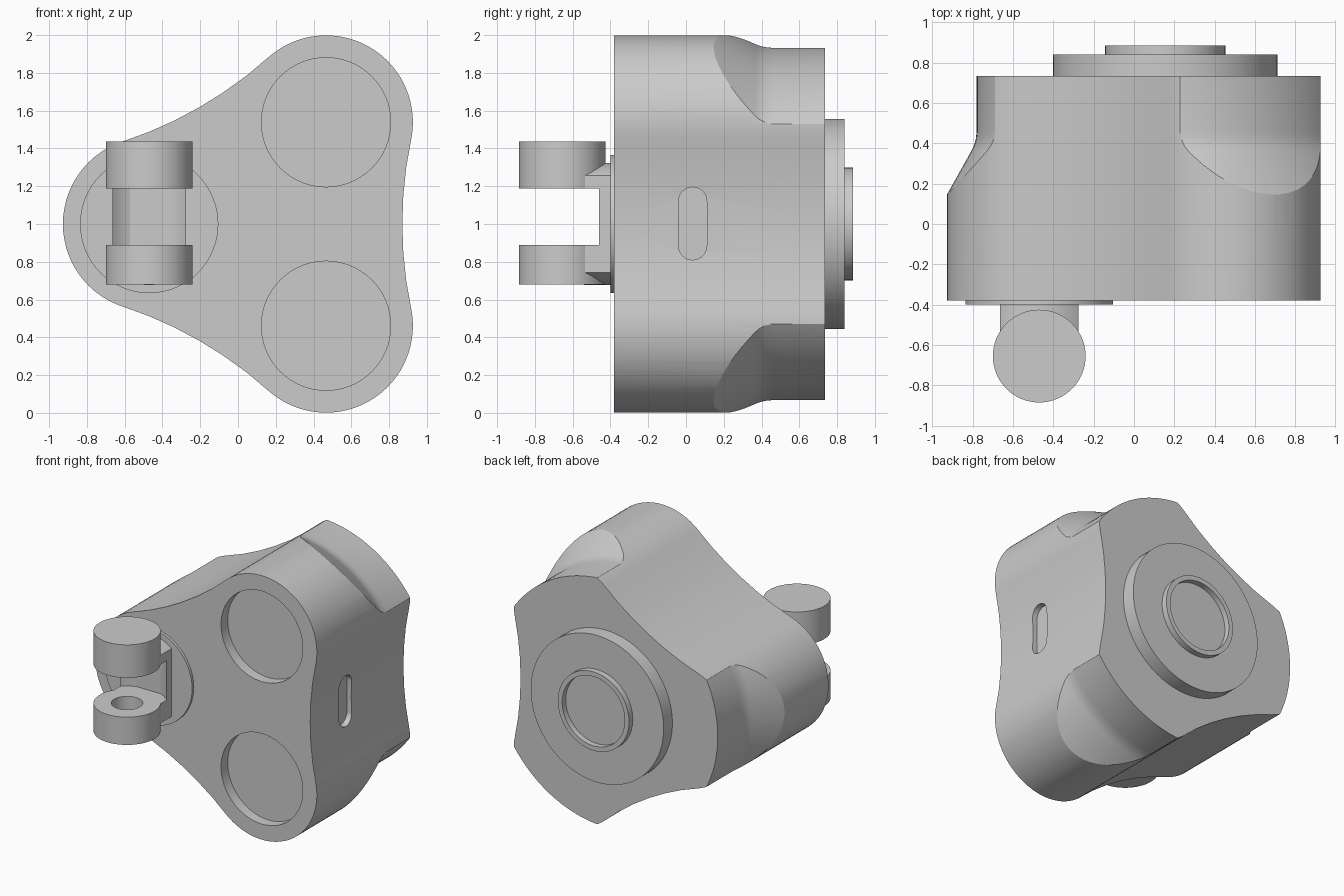
import bpy, bmesh, math

cube = bpy.data.objects.get("Cube")
if cube:
    bpy.data.objects.remove(cube, do_unlink=True)

grey = bpy.data.materials.new("light grey")
grey.use_nodes = True
grey.diffuse_color = (0.6, 0.6, 0.6, 1)
grey.node_tree.nodes["Principled BSDF"].inputs["Base Color"].default_value = (0.6, 0.6, 0.6, 1)

# Places a 2D point (u, v) at height h along the given axis
PLACE = {
    'x': lambda u, v, h: (h, u, v),
    'y': lambda u, v, h: (u, h, v),
    'z': lambda u, v, h: (u, v, h),
}


def loft(name, rings, axis):
    """Closed solid through (outline, height) rings with equal point counts."""
    bm = bmesh.new()
    loops = [[bm.verts.new(PLACE[axis](u, v, h)) for u, v in pts] for pts, h in rings]
    n = len(loops[0])
    for a, b in zip(loops, loops[1:]):
        for i in range(n):
            j = (i + 1) % n
            bm.faces.new((a[i], a[j], b[j], b[i]))
    bm.faces.new(loops[0])
    bm.faces.new(loops[-1])
    bmesh.ops.recalc_face_normals(bm, faces=bm.faces)
    mesh = bpy.data.meshes.new(name)
    bm.to_mesh(mesh)
    bm.free()
    mesh.materials.append(grey)
    obj = bpy.data.objects.new(name, mesh)
    bpy.context.collection.objects.link(obj)
    return obj


def prism(name, pts, a, b, axis):
    return loft(name, [(pts, a), (pts, b)], axis)


def arc(centre, r, start, end, n):
    """n + 1 points along an arc, angles in degrees."""
    angles = [math.radians(start + (end - start) * i / n) for i in range(n + 1)]
    return [(centre[0] + r * math.cos(t), centre[1] + r * math.sin(t)) for t in angles]


def circle(centre, r, n=64):
    return arc(centre, r, 0, 360, n)[:-1]


def disc(name, centre, r, a, b, axis, n=64):
    return prism(name, circle(centre, r, n), a, b, axis)


def boolean(obj, cutter, operation='DIFFERENCE'):
    """Apply a boolean and discard the cutter."""
    mod = obj.modifiers.new("cut", 'BOOLEAN')
    mod.operation = operation
    mod.solver = 'EXACT'
    mod.object = cutter
    bpy.context.view_layer.objects.active = obj
    bpy.ops.object.modifier_apply(modifier=mod.name)
    bpy.data.objects.remove(cutter, do_unlink=True)


# Three-lobed outline: convex lobes joined by shallow tangent arcs
MID = (0.155, 1.0)
LOBE_DIST, LOBE_R = 0.622, 0.46
WAIST_DIST, WAIST_R = 2.93, 2.215
TANGENT = 11.6


def around(dist, deg):
    t = math.radians(deg)
    return (MID[0] + dist * math.cos(t), MID[1] + dist * math.sin(t))


outline = []
for k in (60, 180, 300):
    half = 60 + TANGENT
    outline += arc(around(LOBE_DIST, k), LOBE_R, k - half, k + half, 28)
    w = k + 60
    outline += arc(around(WAIST_DIST, w), WAIST_R, w + 180 + TANGENT, w + 180 - TANGENT, 6)[1:-1]
body = prism("body", outline, -0.38, 0.735, 'y')

# Round shoulder trimming the lobes towards the back
shoulder = [(1.2, -0.5), (1.2, -0.06), (1.08, 0.15), (0.96, 0.365), (0.948, 0.39),
            (0.94, 0.42), (0.935, 0.46), (0.935, 0.8)]
envelope = loft("shoulder_envelope", [(circle(MID, r, 120), y) for r, y in shoulder], 'y')
boolean(body, envelope, 'INTERSECT')

# Shallow round pockets in the two right-hand lobes
for k in (60, 300):
    boolean(body, disc("pocket_cutter", around(LOBE_DIST, k), 0.342, -0.5, -0.30, 'y'))

# Upright slot in the side waist
slot = arc((0.035, 1.12), 0.075, 0, 180, 16) + arc((0.035, 0.885), 0.075, 180, 360, 16)
boolean(body, prism("slot_cutter", slot, 0.835, 1.1, 'x'))

# Stepped hub on the back
hub = disc("back_hub", MID, 0.556, 0.72, 0.84, 'y', 80)
hub_ring = disc("back_hub_ring", MID, 0.298, 0.835, 0.885, 'y')
boolean(hub_ring, disc("ring_cutter", MID, 0.262, 0.842, 1.0, 'y'))

# Round mounting plate of the fork
FORK_X, FORK_Y = -0.47, -0.655
plate = disc("fork_plate", (FORK_X, 1.0), 0.366, -0.40, -0.37, 'y')

# Fork stem: a drum trimmed to a slab, with clearance between the lugs
stem = disc("fork_stem", (FORK_X, 1.0), 0.323, -0.54, -0.39, 'y')
w = 0.195
slab = [(FORK_X - w, 0.5), (FORK_X + w, 0.5), (FORK_X + w, 1.5), (FORK_X - w, 1.5)]
boolean(stem, prism("slab_cutter", slab, -0.8, -0.2, 'y'), 'INTERSECT')
boolean(stem, disc("clearance_cutter", (FORK_X, FORK_Y), 0.275, 0.89, 1.187, 'z'))

# Fork lugs with a pin hole: open below, blind above
lugs = []
for name, low, high in (("lower_lug", 0.68, 0.89), ("upper_lug", 1.187, 1.437)):
    lug = disc(name, (FORK_X, FORK_Y), 0.23, low, high, 'z')
    boolean(lug, disc("pin_cutter", (FORK_X, FORK_Y), 0.108, 0.5, 1.33, 'z'))
    lugs.append(lug)

# Smooth shading with crisp edges
bpy.ops.object.select_all(action='DESELECT')
for obj in [body, hub, hub_ring, plate, stem] + lugs:
    obj.select_set(True)
    bpy.context.view_layer.objects.active = obj
bpy.ops.object.shade_smooth_by_angle(angle=math.radians(25))
